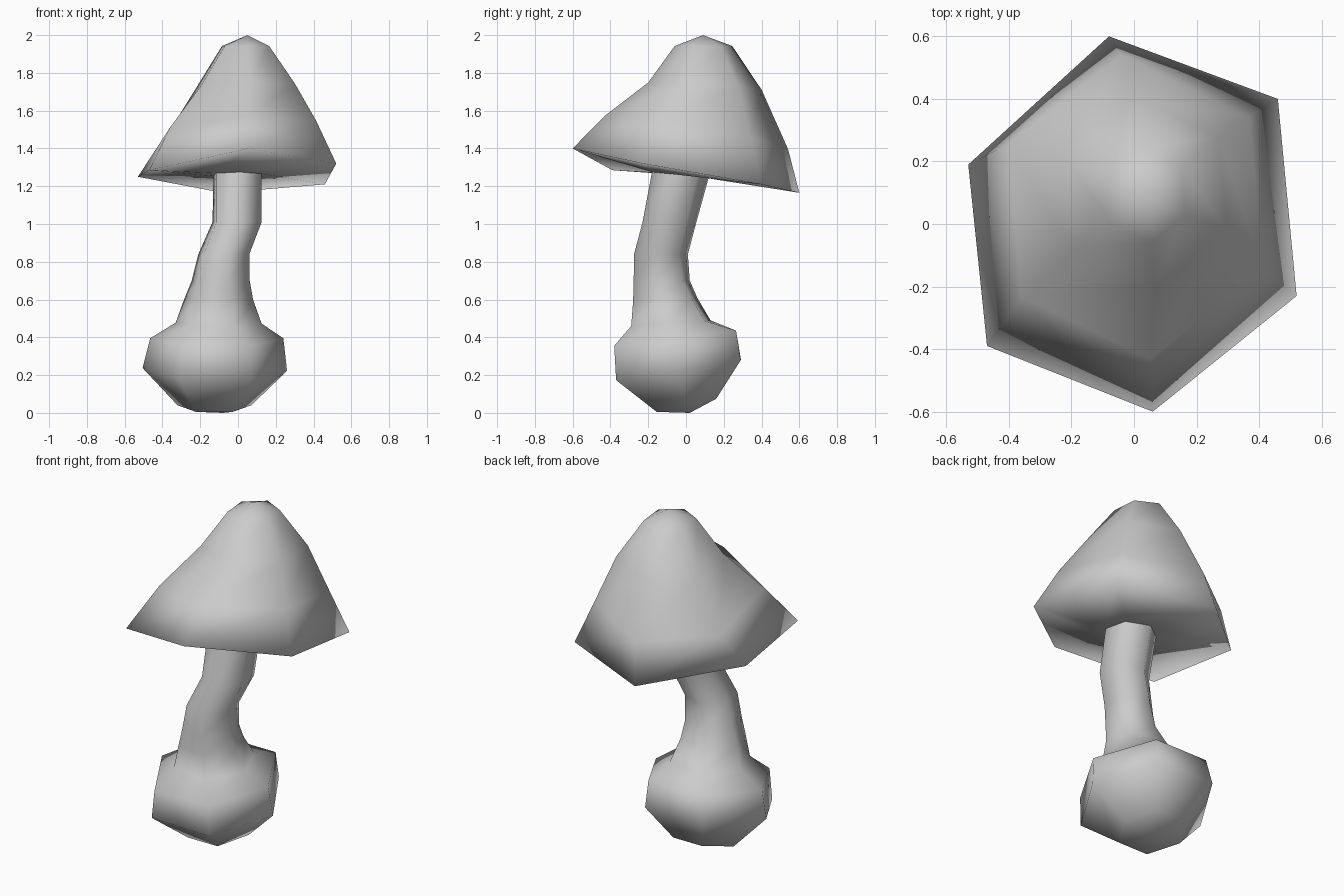
import bpy, bmesh
from math import sin, cos, radians
from mathutils import Vector

if "Cube" in bpy.data.objects:
    bpy.data.objects.remove(bpy.data.objects["Cube"])


def ring(x0, x1, y0, y1, z, slope_x, slope_y, phase):
    """Tilted six-sided loop fitted to the given x and y extents."""
    angles = [radians(phase + 60 * i) for i in range(6)]
    mx = max(abs(cos(a)) for a in angles)
    my = max(abs(sin(a)) for a in angles)
    pts = []
    for a in angles:
        dx = cos(a) / mx * (x1 - x0) / 2
        dy = sin(a) / my * (y1 - y0) / 2
        pts.append(Vector(((x0 + x1) / 2 + dx, (y0 + y1) / 2 + dy,
                           z + slope_x * dx + slope_y * dy)))
    return pts


def loft(name, rings, bottom=None, top=None):
    """Skin the loops in order, closing either end to a point if given."""
    bm = bmesh.new()
    loops = [[bm.verts.new(p) for p in r] for r in rings]
    for a, b in zip(loops, loops[1:]):
        for i in range(6):
            j = (i + 1) % 6
            bm.faces.new((a[i], a[j], b[j], b[i]))
    if bottom:
        v = bm.verts.new(bottom)
        for i in range(6):
            bm.faces.new((v, loops[0][(i + 1) % 6], loops[0][i]))
    if top:
        v = bm.verts.new(top)
        for i in range(6):
            bm.faces.new((loops[-1][i], loops[-1][(i + 1) % 6], v))
    for f in bm.faces:
        f.smooth = True
    me = bpy.data.meshes.new(name)
    bm.to_mesh(me)
    bm.free()
    ob = bpy.data.objects.new(name, me)
    bpy.context.collection.objects.link(ob)
    return ob


# Where the stem meets the underside of the cap
joint = ring(-.13, .125, -.18, .12, 1.26, 0, -.1, -24)

# Bulbous base and bent stem
loft("stem", [
    ring(-.32, .07, -.155, .16, .04, 0, .22, 0),
    ring(-.505, .26, -.37, .29, .23, -.02, .16, 0),
    ring(-.465, .24, -.38, .265, .395, 0, .125, 0),
    ring(-.33, .125, -.29, .13, .475, 0, .07, -8),
    ring(-.285, .08, -.28, .06, .60, 0, .05, -10),
    ring(-.245, .062, -.277, .02, .70, 0, 0, -14),
    ring(-.21, .06, -.275, .01, .84, 0, 0, -18),
    ring(-.135, .125, -.23, .055, 1.01, 0, 0, -22),
    joint,
], bottom=(-.08, .02, 0))

# Tilted six-sided cap: underside, rim, then up to the rounded tip
rim = [Vector(p) for p in (
    (.52, -.23, 1.32), (.46, .40, 1.21), (-.08, .60, 1.165),
    (-.53, .19, 1.25), (-.47, -.39, 1.285), (.06, -.60, 1.40))]
loft("cap", [
    joint,
    rim,
    ring(-.405, .415, -.43, .54, 1.485, .06, -.175, -24),
    ring(-.225, .30, -.20, .40, 1.73, .03, -.06, -24),
    ring(-.085, .165, -.06, .245, 1.942, 0, 0, -24),
], top=(.05, .09, 2.0))
